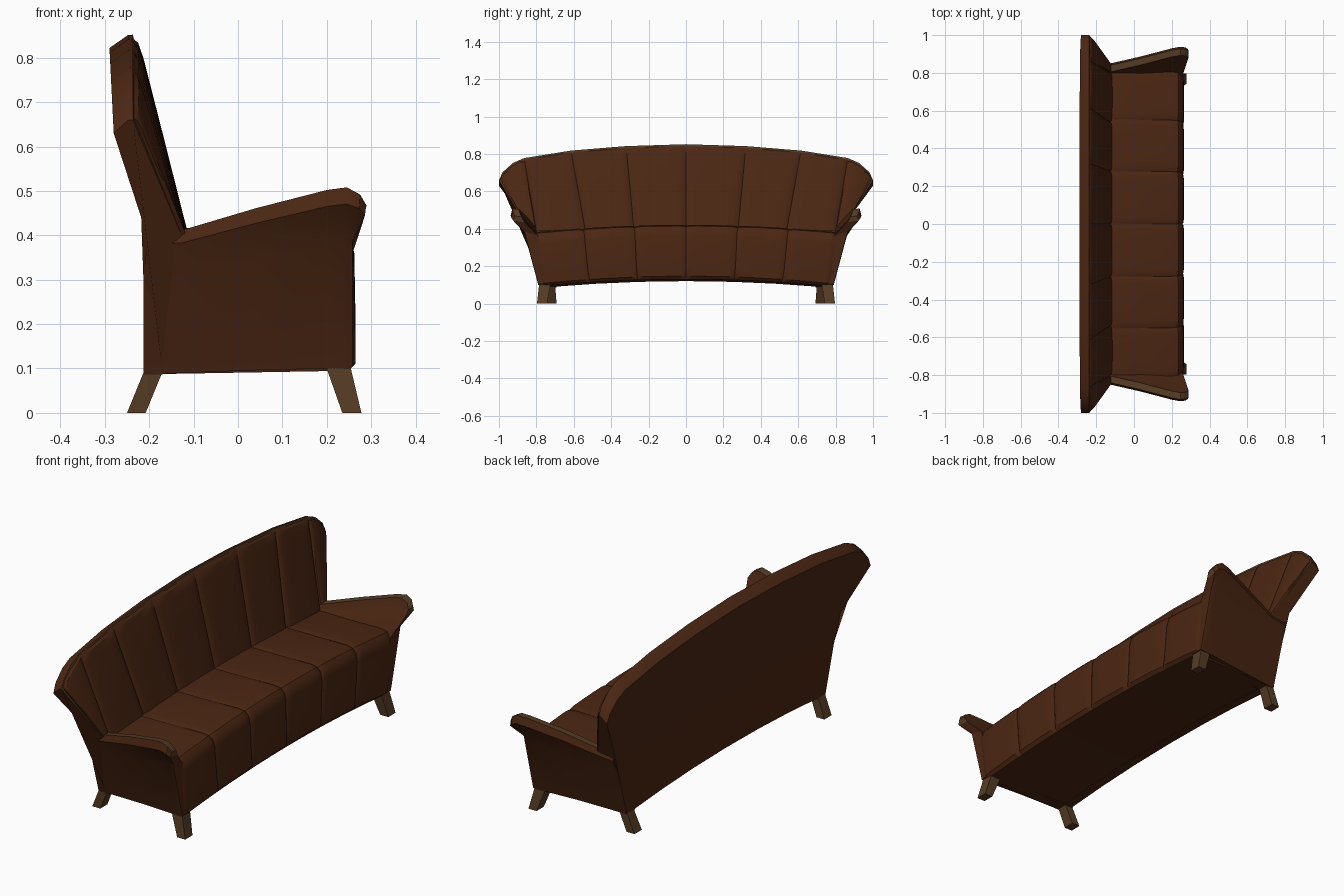
import bpy, bmesh, math

if "Cube" in bpy.data.objects:
    bpy.data.objects.remove(bpy.data.objects["Cube"])


def material(name, rgb):
    m = bpy.data.materials.new(name)
    m.diffuse_color = (*rgb, 1)
    m.use_nodes = True
    m.node_tree.nodes["Principled BSDF"].inputs["Base Color"].default_value = m.diffuse_color
    return m


LEATHER = material("brown leather", (0.070, 0.0195, 0.0062))
WOOD = material("walnut wood", (0.092, 0.045, 0.0175))


def lerp(a, b, t):
    return a + (b - a) * t


def along(points, knots, t):
    """Point on a polyline at knot value t."""
    for i in range(len(knots) - 1):
        if t <= knots[i + 1] + 1e-9:
            f = (t - knots[i]) / (knots[i + 1] - knots[i])
            return [lerp(a, b, f) for a, b in zip(points[i], points[i + 1])]
    return list(points[-1])


def loft(name, columns, closed=False, caps=False, trim=None):
    """Skin a list of columns; trim(column, row) picks the wood-coloured faces."""
    bm = bmesh.new()
    cols = [[bm.verts.new(p) for p in c] for c in columns]
    n = len(cols[0])
    for i in range(len(cols) - 1):
        for j in range(n if closed else n - 1):
            k = (j + 1) % n
            f = bm.faces.new((cols[i][j], cols[i + 1][j], cols[i + 1][k], cols[i][k]))
            f.material_index = int(bool(trim and trim(i, j)))
    if caps:
        bm.faces.new(cols[0])
        bm.faces.new(cols[-1][::-1])
    bmesh.ops.recalc_face_normals(bm, faces=bm.faces)
    me = bpy.data.meshes.new(name)
    bm.to_mesh(me)
    bm.free()
    me.materials.append(LEATHER)
    me.materials.append(WOOD)
    ob = bpy.data.objects.new(name, me)
    bpy.context.collection.objects.link(ob)
    bpy.ops.object.select_all(action='DESELECT')
    ob.select_set(True)
    bpy.context.view_layer.objects.active = ob
    bpy.ops.object.shade_smooth_by_angle(angle=math.radians(32))
    return ob


# cross profile of one upholstered panel: (position, fullness)
PUFF = [(0, 0), (0.03, 0.6), (0.12, 0.95), (0.35, 1), (0.65, 1), (0.88, 0.95), (0.97, 0.6)]


def panel_columns(count):
    """(knot, fullness) from the middle seam outwards, mirrored to both sides."""
    half = [(k + u, b) for k in range(count) for u, b in PUFF] + [(count, 0)]
    return [(-t, b) for t, b in half[:0:-1]] + half


# seat: x, z in the middle, z at the end, half width, groove depth
SEAT = [(-0.205, 0.12, 0.087, 0.75, 0), (0.25, 0.13, 0.095, 0.755, 0),
        (0.265, 0.147, 0.108, 0.765, 0.008), (0.265, 0.20, 0.16, 0.778, 0.008),
        (0.262, 0.36, 0.32, 0.80, 0.008), (0.254, 0.395, 0.355, 0.805, 0.008),
        (0.235, 0.415, 0.375, 0.81, 0.008), (0.20, 0.421, 0.381, 0.815, 0.008),
        (-0.135, 0.417, 0.38, 0.82, 0.008), (-0.205, 0.40, 0.37, 0.81, 0)]
cols = []
for t, b in panel_columns(3):
    s = along([(0,), (0.34,), (0.675,), (1,)], [0, 1, 2, 3], abs(t))[0] * (1 if t > 0 else -1)
    col = []
    for x, zc, ze, w, g in SEAT:
        d = math.hypot(x, (zc - 0.2))
        sink = g * (1 - b) / d
        col.append((x - x * sink, w * s, lerp(zc, ze, s * s) - (zc - 0.2) * sink))
    cols.append(col)
loft("seat", cols, closed=True, caps=True)

# backrest outlines (y, z): upper rim and base line share the same knots
KNOTS = [0, 1, 2, 3, 3.3, 3.65, 4]
RIM = [(0, 0.852), (0.32, 0.842), (0.615, 0.818), (0.865, 0.778),
       (0.925, 0.752), (0.98, 0.703), (1.0, 0.66)]
BASE = [(0, 0.415), (0.28, 0.41), (0.54, 0.40), (0.80, 0.387),
        (0.815, 0.388), (0.83, 0.392), (0.845, 0.40)]

# backrest shell: front lip, rim, sloping back and lower back
cols = []
for t in [-k for k in KNOTS[:0:-1]] + KNOTS:
    sg = -1 if t < 0 else 1
    (ry, rz), (by, bz) = along(RIM, KNOTS, abs(t)), along(BASE, KNOTS, abs(t))
    s = by / 0.845
    cols.append([(-0.127, sg * by, bz), (-0.237, sg * ry, rz), (-0.248, sg * ry, rz - 0.001),
                 (-0.28 - 0.05 * (rz - 0.66), sg * ry, rz - 0.03),
                 (-0.218, sg * 0.86 * s, 0.44), (-0.213, sg * 0.815 * s, 0.30),
                 (-0.213, sg * 0.752 * s, lerp(0.12, 0.086, s * s)),
                 (-0.17, sg * 0.752 * s, lerp(0.12, 0.087, s * s))])
loft("backrest_shell", cols, closed=True, caps=True, trim=lambda i, j: j == 0)

# backrest upholstery panels
cols = []
for t, b in panel_columns(4):
    sg = -1 if t < 0 else 1
    edge = abs(t) > 3.99
    k = min(abs(t), 3.92)
    (ry, rz), (by, bz) = along(RIM, KNOTS, k), along(BASE, KNOTS, k)
    col = []
    for v, full in [(0, 1), (0.1, 1), (0.5, 1), (0.88, 0.95), (0.96, 0.6), (0.985, -0.3)]:
        bump = -0.003 if edge or full < 0 else 0.002 + 0.010 * b * full
        col.append((lerp(-0.127, -0.237, v) + bump, sg * lerp(by, ry, v), lerp(bz, rz, v)))
    cols.append(col)
loft("backrest_panels", cols)

# arms: x low, x top, bottom z, bottom y, middle y, middle z, top y, top z, seat-side y
ARM = [(-0.213, -0.205, 0.086, 0.752, 0.815, 0.30, 0.848, 0.405, 0.77),
       (-0.125, -0.125, 0.090, 0.757, 0.825, 0.31, 0.850, 0.412, 0.77),
       (0.04, 0.04, 0.096, 0.770, 0.845, 0.34, 0.888, 0.461, 0.778),
       (0.20, 0.20, 0.100, 0.786, 0.862, 0.37, 0.930, 0.502, 0.788),
       (0.235, 0.245, 0.100, 0.789, 0.864, 0.375, 0.938, 0.508, 0.79),
       (0.252, 0.275, 0.100, 0.790, 0.865, 0.38, 0.935, 0.492, 0.79),
       (0.258, 0.289, 0.104, 0.790, 0.863, 0.385, 0.925, 0.468, 0.79)]
for side, sg in (("left", -1), ("right", 1)):
    cols = []
    for xl, xt, zb, yb, ym, zm, yt, zt, yi in ARM:
        f = (zt - 0.40) * 0.35
        cols.append([(xl, sg * (yb - 0.06), zb), (xl, sg * yb, zb), (xl, sg * ym, zm),
                     (lerp(xl, xt, 0.9), sg * yt, lerp(zm, zt, 0.72)),
                     (xt, sg * (yt - 0.010), zt), (xt, sg * (yt - 0.045), zt - 0.003),
                     (lerp(xl, xt, 0.8), sg * (yt - 0.055 - f * 0.3), lerp(zm, zt, 0.6)),
                     (xl, sg * yi, 0.36)])
    arm = loft(side + "_arm", cols, closed=True, caps=False,
               trim=lambda i, j: j == 4)
    # front and rear ends: lower leather face and wooden tip
    bm = bmesh.new()
    bm.from_mesh(arm.data)
    bm.verts.ensure_lookup_table()
    n = len(bm.verts) - 8
    for o in (0, n):
        v = bm.verts[o:o + 8]
        bm.faces.new((v[0], v[1], v[2], v[7]))
        tip = bm.faces.new((v[7], v[2], v[3], v[4], v[5], v[6]))
        bmesh.ops.connect_verts(bm, verts=[v[3], v[6]])
        for f in v[4].link_faces:
            if o and v[5] in f.verts and v[3] in f.verts:
                f.material_index = 1
    bmesh.ops.recalc_face_normals(bm, faces=bm.faces)
    bm.to_mesh(arm.data)
    bm.free()

    # splayed legs: (x range, y range) at the floor and at the top
    for name, lo, hi in (
            ("front", (0.235, 0.278, 0.742, 0.797), (0.198, 0.253, 0.725, 0.785)),
            ("back", (-0.250, -0.208, 0.692, 0.747), (-0.207, -0.165, 0.70, 0.75))):
        rings = [[(a, sg * c, z), (b, sg * c, z), (b, sg * d, z), (a, sg * d, z)]
                 for (a, b, c, d), z in ((lo, 0), (hi, 0.105))]
        leg = loft(side + "_" + name + "_leg", rings, closed=True, caps=True)
        leg.data.materials.clear()
        leg.data.materials.append(WOOD)
        for p in leg.data.polygons:
            p.material_index = 0
